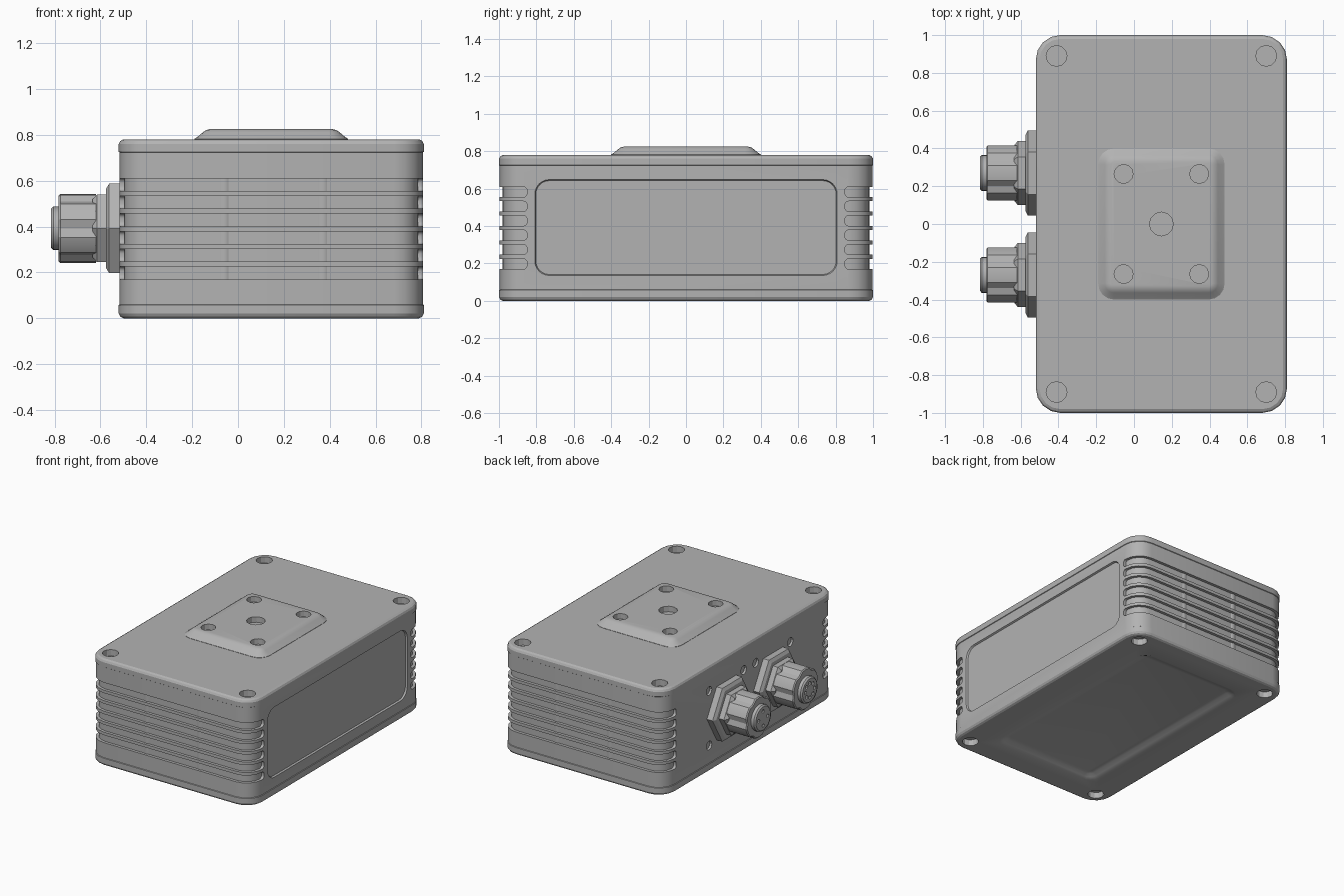
import bpy, bmesh, math
from mathutils import Vector

cube = bpy.data.objects.get("Cube")
if cube:
    bpy.data.objects.remove(cube)

grey = bpy.data.materials.new("housing_grey")
grey.use_nodes = True
COLOUR = (0.45, 0.45, 0.45, 1)
grey.diffuse_color = COLOUR
grey.node_tree.nodes["Principled BSDF"].inputs["Base Color"].default_value = COLOUR

CX, HX = 0.145, 0.665      # housing centre and half width in x
CORNER = 0.13


def skin(name, rings, axis):
    """Closed solid through rings of (u, v, w); axis X maps w to x."""
    bm = bmesh.new()
    loops = []
    for ring in rings:
        pts = [(w, u, v) if axis == "X" else (u, v, w) for u, v, w in ring]
        loops.append([bm.verts.new(p) for p in pts])
    n = len(loops[0])
    for a, b in zip(loops, loops[1:]):
        for i in range(n):
            j = (i + 1) % n
            bm.faces.new((a[i], a[j], b[j], b[i]))
    bm.faces.new(loops[0])
    bm.faces.new(loops[-1])
    bmesh.ops.recalc_face_normals(bm, faces=bm.faces)
    mesh = bpy.data.meshes.new(name)
    bm.to_mesh(mesh)
    bm.free()
    mesh.materials.append(grey)
    obj = bpy.data.objects.new(name, mesh)
    bpy.context.collection.objects.link(obj)
    return obj


def slab(name, cu, cv, hu, hv, r, levels, axis="Z", seg=4):
    """Rounded rectangle lofted through (height, inset) levels."""
    rings = []
    for w, inset in levels:
        rad = max(r - inset, 0.005)
        ring = []
        for k, (su, sv) in enumerate(((1, 1), (-1, 1), (-1, -1), (1, -1))):
            for s in range(seg + 1):
                a = math.radians(90) * (k + s / seg)
                ring.append((cu + su * (hu - inset - rad) + rad * math.cos(a),
                             cv + sv * (hv - inset - rad) + rad * math.sin(a), w))
        rings.append(ring)
    return skin(name, rings, axis)


def turned(name, cu, cv, sides, levels, axis="Z", ribs=None):
    """Round or polygonal part through (height, radius) levels."""
    rings = []
    for w, rad in levels:
        ring = []
        for i in range(sides):
            a = math.tau * i / sides
            k = 0.9 if ribs and i % ribs == 0 else 1
            ring.append((cu + k * rad * math.cos(a), cv + k * rad * math.sin(a), w))
        rings.append(ring)
    return skin(name, rings, axis)


def cut(obj, cutters):
    """Subtract each cutter, then discard it."""
    bpy.context.view_layer.objects.active = obj
    for c in cutters:
        mod = obj.modifiers.new("cut", "BOOLEAN")
        mod.operation, mod.solver, mod.object = "DIFFERENCE", "EXACT", c
        bpy.ops.object.modifier_apply(modifier=mod.name)
        bpy.data.objects.remove(c)


def hole(u, v, r, lo, hi, axis="Z", sides=12):
    return turned("hole_cutter", u, v, sides, [(lo, r), (hi, r)], axis)


screws = [(x, y) for x in (-0.41, 0.70) for y in (-0.89, 0.89)]
sockets = [(y, z) for y in (-0.47, -0.07, 0.07, 0.47) for z in (0.19, 0.59)]

# Finned housing: slots at both ends, wrapping round the corners
body = slab("housing", CX, 0, HX, 1, CORNER, [(0.055, 0.004), (0.73, 0.004)])
slots = [slab("slot_cutter", side, 0.1975 + 0.077 * i, 0.15, 0.0275, 0.02,
              [(-0.7, 0), (1, 0)], "X")
         for side in (-1, 1) for i in range(6)]
panel = slab("panel_cutter", 0, 0.392, 0.815, 0.263, 0.085,
             [(0.794, 0.012), (0.82, 0)], "X", 6)
cut(body, slots + [panel])

# Inner core seen between the fins, with shallow screw channels
core = slab("housing_core", CX, 0, HX, 1, CORNER, [(0.1, 0.025), (0.68, 0.025)])
sockets_cut = [hole(y, z, 0.032, -0.6, -0.5, "X") for y, z in sockets]
cut(body, sockets_cut)
for side, label in ((-1, "front"), (1, "back")):
    for x, place in ((-0.06, "right"), (0.37, "left")):
        turned(f"{label}_channel_{place}", x, side * 0.94, 16,
               [(0.15, 0.04), (0.63, 0.04)])

# Lids
top = slab("top_lid", CX, 0, HX, 1, CORNER,
           [(0.718, 0.012), (0.726, 0), (0.76, 0), (0.773, 0.007), (0.78, 0.02)])
cut(top, [hole(x, y, 0.055, 0.735, 0.9) for x, y in screws])
bottom = slab("bottom_lid", CX, 0, HX, 1, CORNER,
              [(0, 0.02), (0.007, 0.007), (0.02, 0), (0.058, 0), (0.066, 0.012)])
cut(bottom, [hole(x, y, 0.055, -0.1, 0.045) for x, y in screws])
cut(bottom, [slab("recess_cutter", CX, 0, 0.44, 0.8, 0.1,
                  [(-0.01, -0.01), (0, 0.01), (0.01, 0.035), (0.022, 0.06), (0.027, 0.085)])])

# Raised mounting pad
pad = slab("mounting_pad", CX, 0, 0.335, 0.4, 0.085,
           [(0.77, 0), (0.782, 0), (0.79, 0.012), (0.81, 0.036), (0.82, 0.05), (0.825, 0.07)])
cut(pad, [hole(x, y, 0.05, 0.785, 0.9) for x in (-0.055, 0.345) for y in (-0.265, 0.265)]
    + [hole(CX, 0, 0.063, 0.785, 0.9)])

# Two connectors on the right side
Z = 0.392
for y, label, pins in ((0.27, "back", 4), (-0.27, "front", 8)):
    turned(f"{label}_flange_nut", y, Z, 6,
           [(-0.5, 0.225), (-0.562, 0.225), (-0.575, 0.2)], "X")
    turned(f"{label}_neck", y, Z, 6,
           [(-0.56, 0.17), (-0.615, 0.17), (-0.635, 0.145)], "X")
    turned(f"{label}_collar", y, Z, 24,
           [(-0.62, 0.15), (-0.775, 0.15), (-0.782, 0.143)], "X", ribs=4)
    tip = turned(f"{label}_socket", y, Z, 24,
                 [(-0.7, 0.095), (-0.805, 0.095), (-0.815, 0.085)], "X")
    cut(tip, [hole(y + 0.052 * math.cos(math.tau * i / pins),
                   Z + 0.052 * math.sin(math.tau * i / pins),
                   0.013, -0.9, -0.785, "X", 8) for i in range(pins)])

# Smooth rounded areas, keep machined edges crisp
for obj in list(bpy.context.collection.objects):
    if obj.type == "MESH" and grey.name in obj.data.materials:
        bpy.ops.object.select_all(action="DESELECT")
        obj.select_set(True)
        bpy.context.view_layer.objects.active = obj
        bpy.ops.object.shade_smooth_by_angle(angle=math.radians(25))
